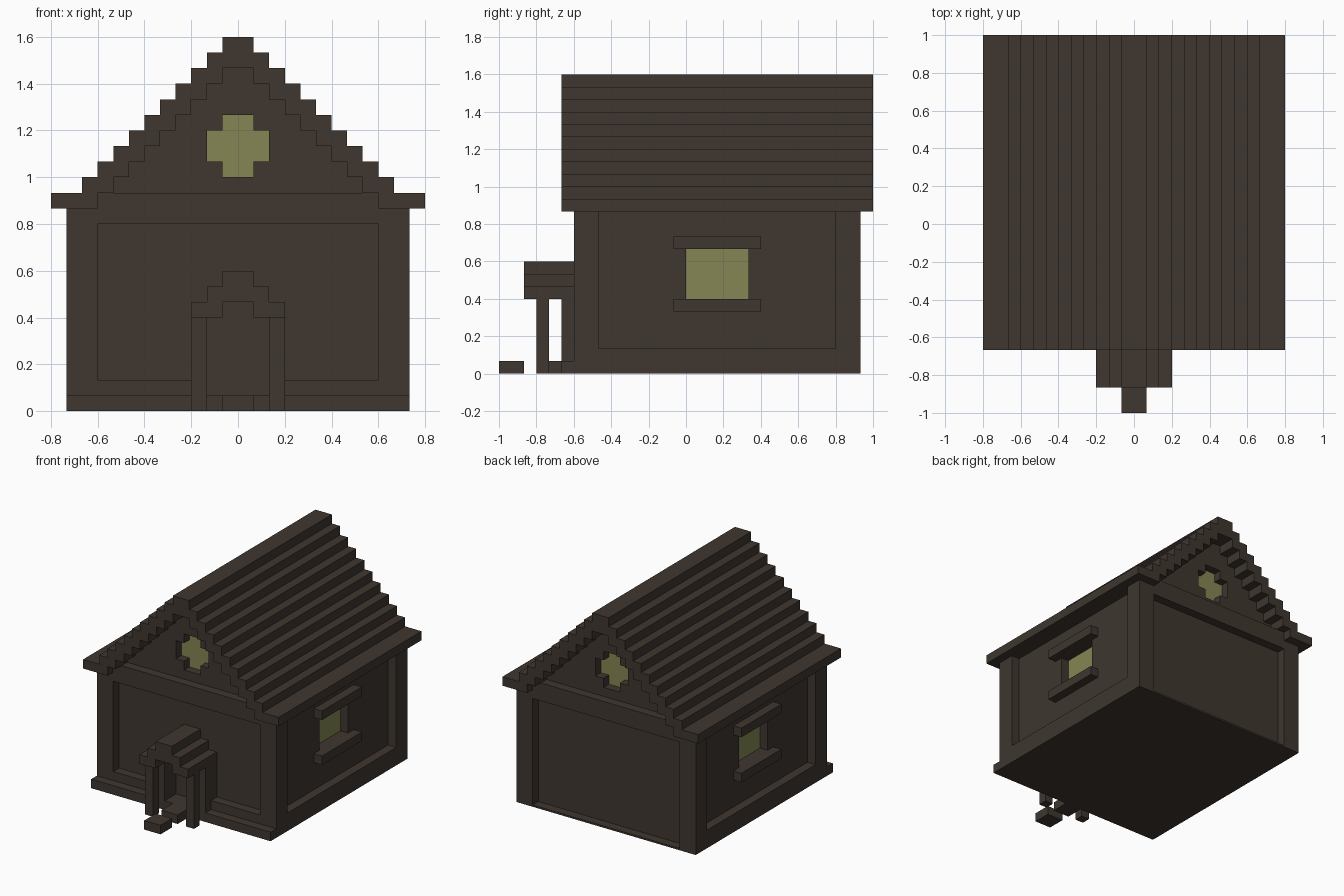
import bpy, bmesh

if "Cube" in bpy.data.objects:
    bpy.data.objects.remove(bpy.data.objects["Cube"])

U = 1 / 15  # the model sits on a 1/15 grid; all sizes below are in grid steps


def material(name, rgb):
    m = bpy.data.materials.new(name)
    m.diffuse_color = (*rgb, 1)
    m.use_nodes = True
    m.node_tree.nodes["Principled BSDF"].inputs["Base Color"].default_value = m.diffuse_color
    return m


WOOD = material("dark_wood", (0.049, 0.037, 0.029))
GLASS = material("window_glass", (0.235, 0.24, 0.09))


def finish(name, bm, mat):
    bmesh.ops.recalc_face_normals(bm, faces=bm.faces)
    me = bpy.data.meshes.new(name)
    bm.to_mesh(me)
    bm.free()
    me.materials.append(mat)
    ob = bpy.data.objects.new(name, me)
    bpy.context.collection.objects.link(ob)
    return ob


def boxes(name, items, mat=WOOD, mirror=False):
    """One object of boxes (x0, x1, y0, y1, z0, z1), optionally mirrored in x."""
    if mirror:
        items = items + [(-b, -a, *rest) for a, b, *rest in items]
    bm = bmesh.new()
    for x0, x1, y0, y1, z0, z1 in items:
        vs = bmesh.ops.create_cube(bm, size=1)["verts"]
        for v in vs:
            v.co.x = (x1 if v.co.x > 0 else x0) * U
            v.co.y = (y1 if v.co.y > 0 else y0) * U
            v.co.z = (z1 if v.co.z > 0 else z0) * U
    return finish(name, bm, mat)


def stepped_roof(name, outer, inner, y0, y1):
    """Extrude a symmetric roof section along y; half outlines run upwards."""
    flip = lambda pts: [(-x, z) for x, z in pts]
    pts = outer + flip(outer)[::-1] + flip(inner)[1:] + inner[:0:-1]
    bm = bmesh.new()
    face = bm.faces.new([bm.verts.new((x * U, y0 * U, z * U)) for x, z in pts])
    ext = bmesh.ops.extrude_face_region(bm, geom=[face], use_keep_orig=True)["geom"]
    bmesh.ops.translate(bm, vec=(0, (y1 - y0) * U, 0),
                        verts=[g for g in ext if isinstance(g, bmesh.types.BMVert)])
    return finish(name, bm, WOOD)


# Main stepped roof
outer, inner = [(9, 13), (12, 13), (12, 14)], [(9, 13), (9, 14)]
for k in range(10):
    outer += [(10 - k, 14 + k), (10 - k, 15 + k)]
for k in range(8):
    inner += [(8 - k, 14 + k), (8 - k, 15 + k)]
stepped_roof("main_roof", outer, inner, -10, 15)

# Solid house core and wall panels with the side window openings
boxes("house_core", [(-9, 9, -7, 12, 0, 14)])
boxes("end_panels", [(-9, 9, -8, -7, 0, 14), (-9, 9, 12, 13, 0, 14)])
boxes("side_panels", [(9, 10, -8, 0, 0, 13), (9, 10, 5, 13, 0, 13),
                      (9, 10, 0, 5, 0, 6), (9, 10, 0, 5, 10, 13)], mirror=True)

# Timber frame: corner posts, beams, sills and front plinth
boxes("corner_posts", [(9, 11, -9, -7, 0, 13), (9, 11, 12, 14, 0, 13)], mirror=True)
boxes("end_beams", [(-9, 9, -9, -8, 12, 14), (-9, 9, 13, 14, 12, 14)])
boxes("side_sills", [(10, 11, -7, 12, 0, 2)], mirror=True)
boxes("front_sills", [(2, 9, -9, -8, 0, 2)], mirror=True)
boxes("front_plinth", [(-11, 11, -10, -9, 0, 1), (-2, 2, -9, -8, 0, 1)])
boxes("back_floor_edge", [(-9, 9, 13, 14, 0, 0.2)])

# Gable walls in steps, leaving a cross-shaped opening
gable, core = [], []
for k in range(8):
    w, z = 8 - k, 14 + k
    hole = {15: 1, 16: 2, 17: 2, 18: 1}.get(z, 0)
    core.append((-w, w, -7, 12, z, z + 1))
    for y in (-8, 12):
        gable.append((hole, w, y, y + 1, z, z + 1))
boxes("attic_core", core)
boxes("gable_walls", gable, mirror=True)

# Window panes as thin plates and side window trim boards
boxes("attic_panes", [(-2, 2, -7.07, -7, 15, 19), (-2, 2, 12, 12.07, 15, 19)], GLASS)
boxes("side_panes", [(9, 9.07, 0, 5, 6, 10)], GLASS, mirror=True)
boxes("window_boards", [(10, 11, -1, 6, 5, 6), (10, 11, -1, 6, 10, 11)], mirror=True)

# Porch: little stepped roof, posts and stepping stones
stepped_roof("porch_roof",
             [(1, 6), (3, 6), (3, 7), (2, 7), (2, 8), (1, 8), (1, 9)],
             [(1, 6), (1, 7)], -13, -8)
boxes("porch_posts", [(2, 3, -12, -11, 0, 6), (2, 3, -10, -8, 0, 6)], mirror=True)
boxes("door_step", [(-1, 1, -12, -10, 0, 1)])
boxes("stepping_stone", [(-1, 1, -15, -13, 0, 1)])
